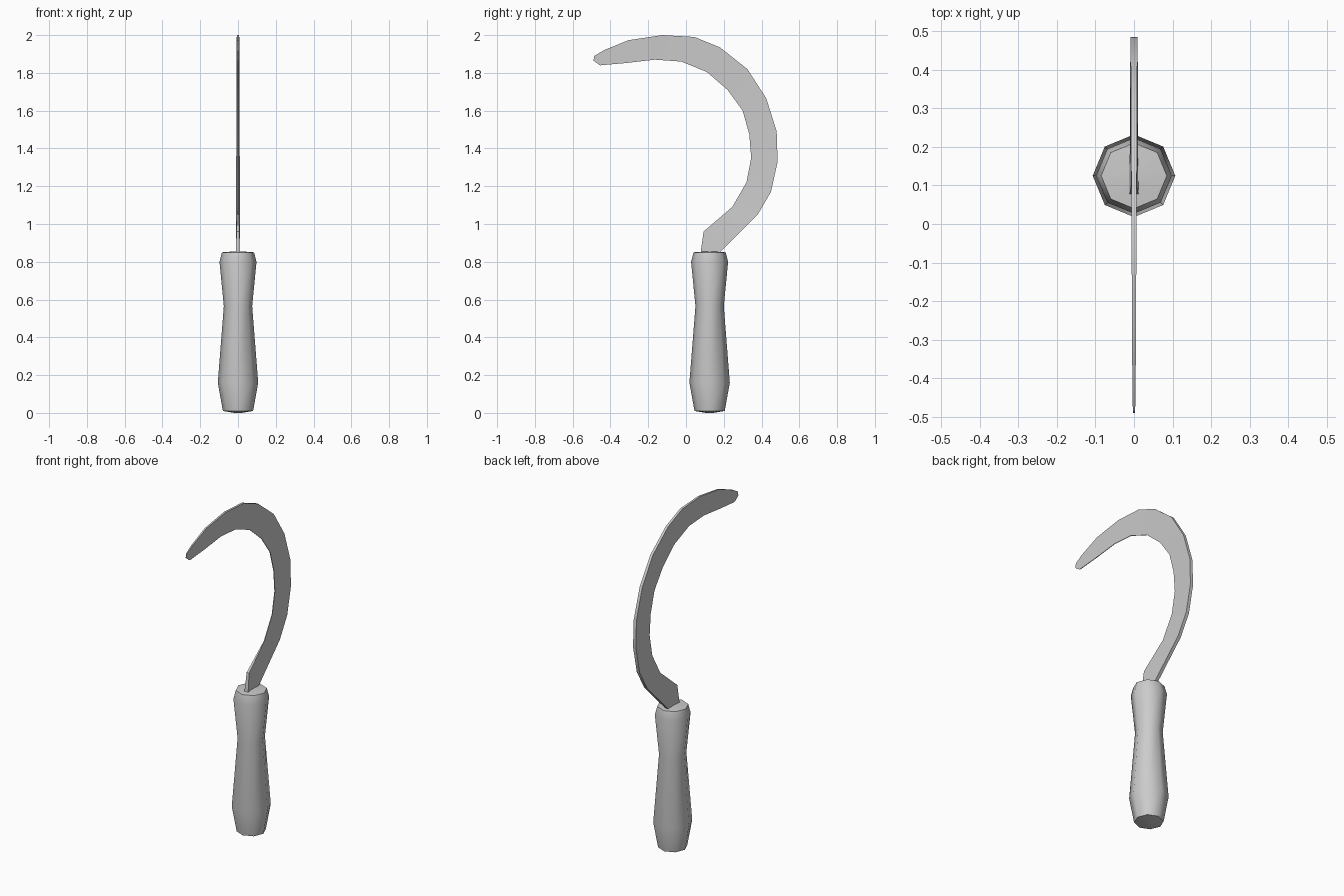
import bpy
from math import cos, sin, pi, radians

if "Cube" in bpy.data.objects:
    bpy.data.objects.remove(bpy.data.objects["Cube"])


def make(name, verts, faces, angle):
    me = bpy.data.meshes.new(name)
    me.from_pydata(verts, [], faces)
    me.update()
    ob = bpy.data.objects.new(name, me)
    bpy.context.collection.objects.link(ob)
    bpy.ops.object.select_all(action='DESELECT')
    ob.select_set(True)
    bpy.context.view_layer.objects.active = ob
    # consistent outward normals
    bpy.ops.object.mode_set(mode='EDIT')
    bpy.ops.mesh.select_all(action='SELECT')
    bpy.ops.mesh.normals_make_consistent(inside=False)
    bpy.ops.object.mode_set(mode='OBJECT')
    bpy.ops.object.shade_smooth_by_angle(angle=radians(angle))
    return ob


def loft(name, rings, angle):
    n = len(rings[0])
    verts = [v for r in rings for v in r]
    faces = [(i * n + k, i * n + (k + 1) % n, (i + 1) * n + (k + 1) % n, (i + 1) * n + k)
             for i in range(len(rings) - 1) for k in range(n)]
    faces += [tuple(range(n)), tuple(range(len(verts) - n, len(verts)))]
    return make(name, verts, faces, angle)


# Turned eight-sided grip: (radius, height)
profile = [(0.02, 0.0), (0.08, 0.01), (0.107, 0.16), (0.075, 0.565),
           (0.098, 0.80), (0.085, 0.85), (0.02, 0.855)]
loft("handle", [[(r * cos(k * pi / 4), 0.125 + r * sin(k * pi / 4), z) for k in range(8)]
                for r, z in profile], 50)

# Curved blade: spine y, z, cutting edge y, z, at each station
stations = [
    (0.175, 0.845, 0.077, 0.845), (0.29, 0.96, 0.093, 0.96), (0.38, 1.05, 0.245, 1.09),
    (0.45, 1.17, 0.32, 1.22), (0.485, 1.33, 0.345, 1.35), (0.48, 1.49, 0.335, 1.475),
    (0.425, 1.665, 0.30, 1.60), (0.325, 1.82, 0.22, 1.71), (0.18, 1.935, 0.11, 1.805),
    (0.045, 1.99, -0.025, 1.86), (-0.125, 2.0, -0.165, 1.87), (-0.305, 1.973, -0.32, 1.852),
    (-0.435, 1.92, -0.455, 1.84), (-0.485, 1.89, -0.49, 1.865)]
rings = []
for i, (oy, oz, iy, iz) in enumerate(stations):
    spine = 0.010 - 0.007 * (i / 13) ** 2
    edge = 0.012 if i == 0 else 0.008 if i == 1 else 0.002
    rings.append([(-spine, oy, oz), (spine, oy, oz), (edge, iy, iz), (-edge, iy, iz)])
loft("blade", rings, 30)
